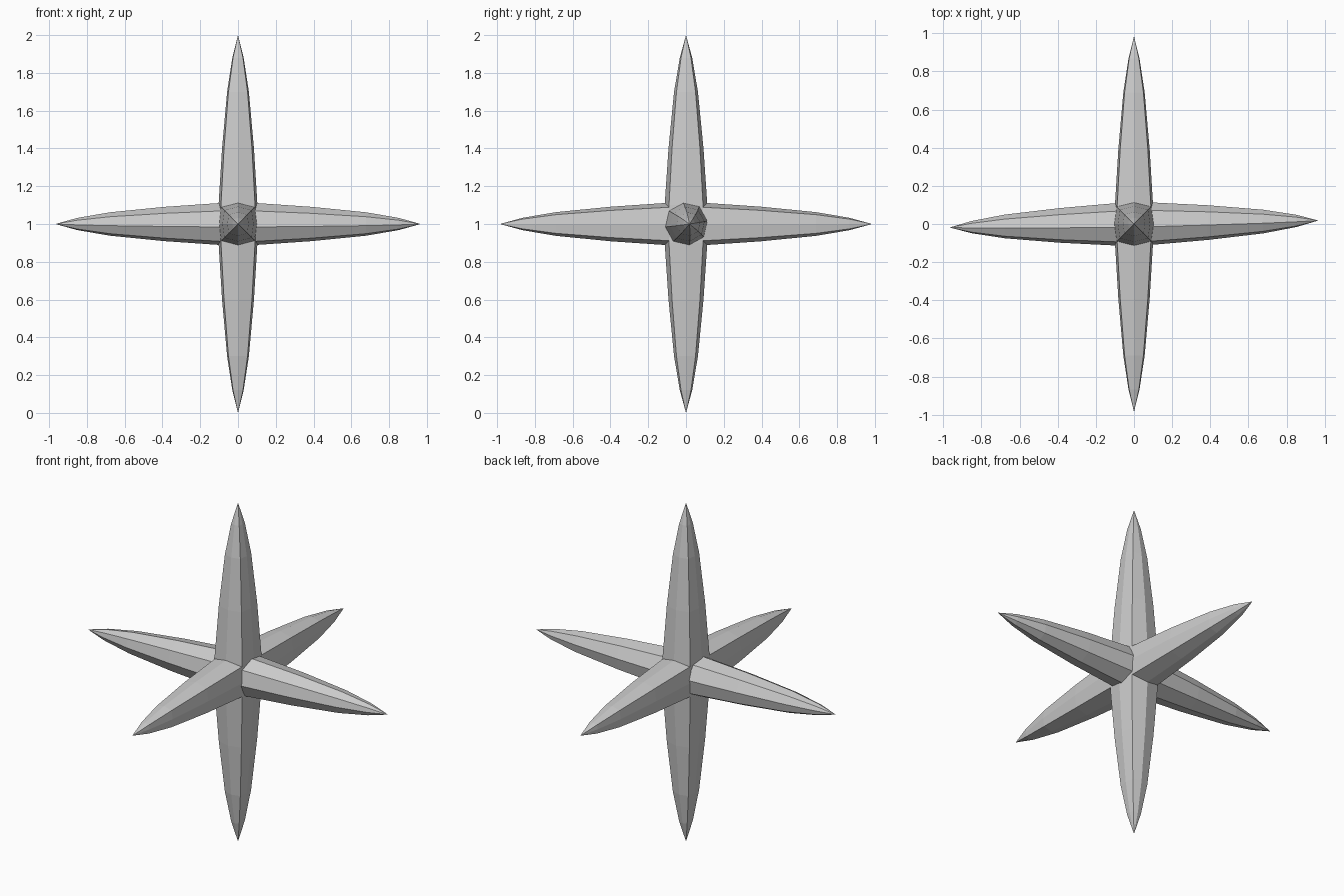
import bpy, bmesh
from math import cos, sin, radians
from mathutils import Vector, Matrix

if "Cube" in bpy.data.objects:
    bpy.data.objects.remove(bpy.data.objects["Cube"])

# distance along the spike (fraction of half length) and thickness factor
HALF = [(0.1, 1.0), (0.4, 0.82), (0.7, 0.56), (0.88, 0.29)]
PROFILE = [(-t, s) for t, s in reversed(HALF)] + HALF


def octagon(a, b, ca, cb):
    """Rounded-square section: mid points a, b and corners (ca, cb)."""
    return [(a, 0), (ca, cb), (0, b), (-ca, cb),
            (-a, 0), (-ca, -cb), (0, -b), (ca, -cb)]


def double_spike(name, axis, u, v, half, section):
    """Faceted bar tapering to a point at both ends, centred at z = 1."""
    axis, u, v = Vector(axis).normalized(), Vector(u), Vector(v)
    centre = Vector((0, 0, 1))
    bm = bmesh.new()
    rings = [[bm.verts.new(centre + axis * t * half + (u * p + v * q) * s)
              for p, q in section] for t, s in PROFILE]
    n = len(section)
    for r0, r1 in zip(rings, rings[1:]):
        for i in range(n):
            j = (i + 1) % n
            bm.faces.new((r0[i], r0[j], r1[j], r1[i]))
    for ring, sign in ((rings[0], -1), (rings[-1], 1)):
        tip = bm.verts.new(centre + axis * half * sign)
        for i in range(n):
            bm.faces.new((ring[i], ring[(i + 1) % n], tip))
    bmesh.ops.recalc_face_normals(bm, faces=bm.faces[:])
    mesh = bpy.data.meshes.new(name)
    bm.to_mesh(mesh)
    bm.free()
    obj = bpy.data.objects.new(name, mesh)
    bpy.context.collection.objects.link(obj)
    return obj


# upright spike
double_spike("vertical_spike", (0, 0, 1), (1, 0, 0), (0, 1, 0), 1.0,
             octagon(0.103, 0.113, 0.09, 0.09))

# front-to-back spike
double_spike("front_back_spike", (0, 1, 0), (1, 0, 0), (0, 0, 1), 0.985,
             octagon(0.1, 0.112, 0.088, 0.088))

# side spike, slightly yawed and rolled about its length
roll = Matrix.Rotation(radians(8), 3, 'X')
double_spike("side_spike", (1, 0.019, 0), roll @ Vector((0, 1, 0)),
             roll @ Vector((0, 0, 1)), 0.967,
             octagon(0.112, 0.112, 0.081, 0.081))
